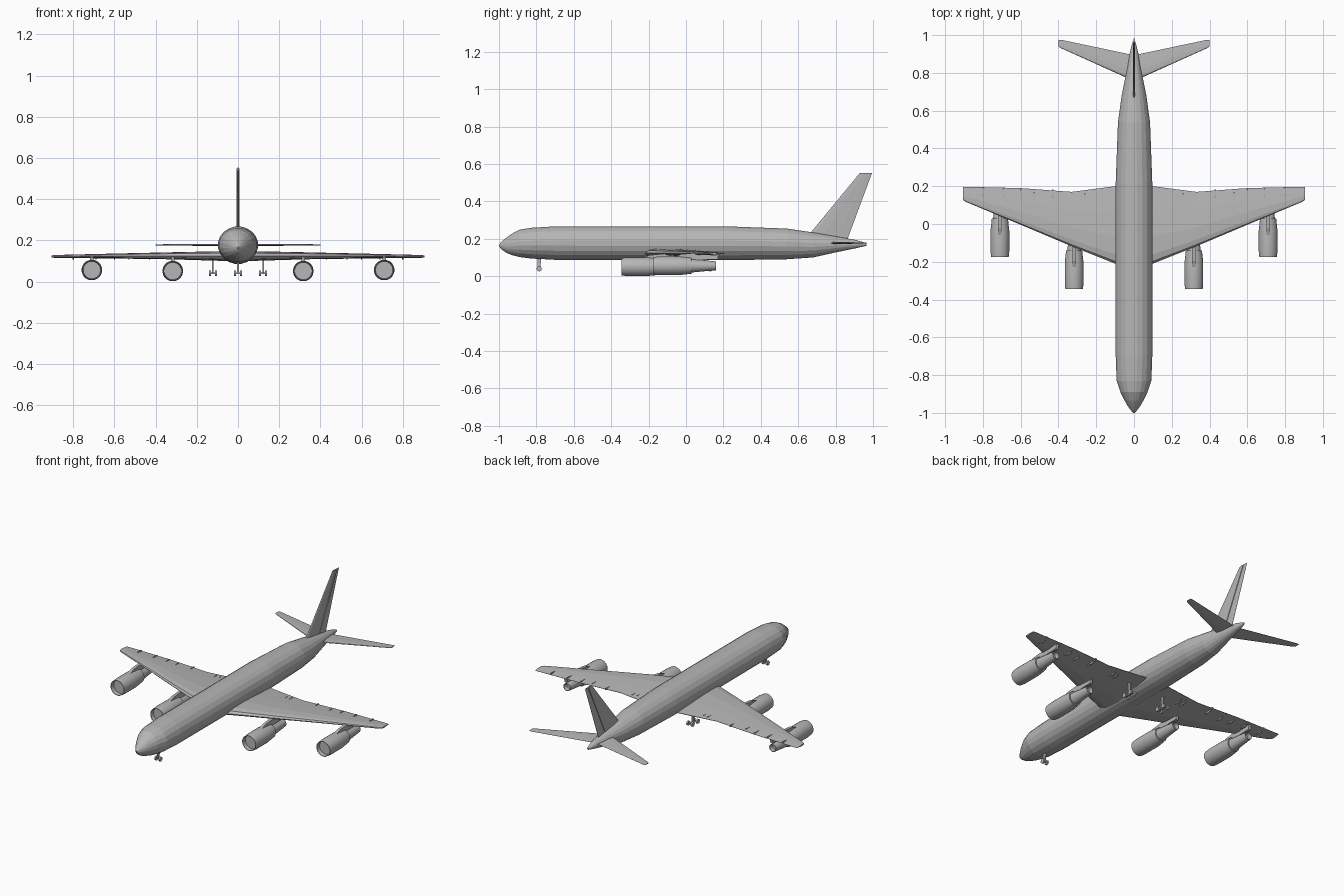
import bpy, bmesh, math

if "Cube" in bpy.data.objects:
    bpy.data.objects.remove(bpy.data.objects["Cube"])

grey = bpy.data.materials.new("plain grey")
grey.diffuse_color = (0.47, 0.47, 0.47, 1)
grey.use_nodes = True
grey.node_tree.nodes["Principled BSDF"].inputs["Base Color"].default_value = grey.diffuse_color


def loft(name, rings, mirror=False, smooth=None):
    """Skin a list of equal-sized point rings and cap both ends."""
    bm = bmesh.new()
    vs = [[bm.verts.new(p) for p in r] for r in rings]
    n = len(vs[0])
    for a, b in zip(vs, vs[1:]):
        for i in range(n):
            j = (i + 1) % n
            bm.faces.new((a[i], a[j], b[j], b[i]))
    bm.faces.new(vs[0])
    bm.faces.new(vs[-1])
    bmesh.ops.recalc_face_normals(bm, faces=bm.faces)
    me = bpy.data.meshes.new(name)
    bm.to_mesh(me)
    bm.free()
    me.materials.append(grey)
    ob = bpy.data.objects.new(name, me)
    bpy.context.collection.objects.link(ob)
    if mirror:
        ob.modifiers.new("mirror", 'MIRROR').use_mirror_merge = False
    if smooth:
        bpy.context.view_layer.objects.active = ob
        ob.select_set(True)
        bpy.ops.object.shade_smooth_by_angle(angle=math.radians(smooth))
        ob.select_set(False)
    return ob


def oval(x, y, z, rx, rz, n):
    return [(x + rx * math.cos(2 * math.pi * (i + .5) / n), y,
             z + rz * math.sin(2 * math.pi * (i + .5) / n)) for i in range(n)]


def slab(name, outline, x, w, mirror=False):
    """Side-view (y, z) outline given a thickness w around x."""
    return loft(name, [[(x + s * w / 2, y, z) for y, z in outline] for s in (-1, 1)], mirror)


def disc_x(name, x, y, z, r, w, n=14):
    pts = [(y + r * math.cos(2 * math.pi * i / n), z + r * math.sin(2 * math.pi * i / n)) for i in range(n)]
    return slab(name, pts, x, w, True)


# Airfoil outline: chord fraction, height fraction
FOIL = [(0, 0), (.03, .3), (.12, .46), (.35, .5), (.65, .32), (1, .03),
        (1, -.03), (.65, -.3), (.35, -.5), (.12, -.42), (.03, -.25)]


def foil(x, lead, trail, z, thick):
    return [(x, lead + c * (trail - lead), z + h * thick) for c, h in FOIL]


# Fuselage: y, half width, bottom, top
body = [(-1, .004, .161, .169), (-.985, .018, .142, .186), (-.96, .036, .125, .207),
        (-.935, .05, .114, .226), (-.89, .073, .102, .25), (-.83, .093, .094, .26),
        (-.7, .098, .087, .268), (.22, .098, .085, .268), (.54, .086, .09, .256),
        (.68, .066, .1, .235), (.8, .042, .127, .214), (.91, .022, .15, .194),
        (.965, .007, .163, .177)]
loft("fuselage", [oval(0, y, (b + t) / 2, w, (t - b) / 2, 20) for y, w, b, t in body])

# Wings and tail surfaces
loft("wing", [foil(0, -.25, .21, .122, .05), foil(.1, -.21, .2, .124, .046),
              foil(.33, -.118, .17, .125, .034), foil(.6, -.004, .19, .124, .024),
              foil(.89, .117, .197, .122, .014), foil(.905, .127, .195, .122, .009)], True)
loft("tailplane", [foil(0, .755, .89, .178, .012), foil(.03, .77, .9, .178, .011),
                   foil(.385, .93, .975, .178, .006), foil(.4, .94, .975, .178, .004)], True)


def fin_ring(z, lead, trail, thick):
    return [(h * thick, lead + c * (trail - lead), z) for c, h in FOIL]


loft("tail_fin", [fin_ring(.19, .63, .86, .014), fin_ring(.235, .668, .877, .013),
                  fin_ring(.553, .93, .995, .007)])
# Rudder hinge strip
slab("rudder_hinge", [(.795, .215), (.806, .215), (.967, .55), (.96, .55)], 0, .013)

# Engines: distance behind the lip, radius
NACELLE = [(.025, .042), (0, .044), (0, .047), (.03, .05), (.14, .05), (.205, .043),
           (.205, .036), (.3, .027), (.335, .024), (.335, .021), (.31, .018)]
for label, x, y0, z in (("inner", .317, -.345, .051), ("outer", .71, -.175, .056)):
    loft(label + "_engine", [oval(x, y0 + d, z, r, r, 24) for d, r in NACELLE], True, 30)
    slab(label + "_pylon", [(y0 + .11, z + .047), (y0 + .15, z + .062), (y0 + .23, z + .07),
                            (y0 + .35, z + .066), (y0 + .345, z + .035), (y0 + .2, z + .03)],
         x, .018, True)

# Flap fairings along the trailing edges
for x, y in ((.23, .14), (.26, .145), (.43, .165), (.53, .15), (.6, .165), (.69, .17), (.8, .175)):
    slab("flap_fairing", [(y - .06, .115), (y - .02, .131), (y + .015, .131),
                          (y + .018, .122), (y - .02, .108)], x, .006, True)

# Nose gear
slab("nose_gear_strut", [(-.792, .04), (-.778, .04), (-.775, .1), (-.795, .1)], 0, .008)
slab("nose_gear_axle", [(-.788, .037), (-.782, .037), (-.782, .043), (-.788, .043)], 0, .03)
disc_x("nose_wheel", .014, -.785, .04, .014, .009)

# Main gear with four-wheel bogies
slab("main_gear_strut", [(.098, .04), (.112, .04), (.114, .115), (.096, .115)], .122, .008, True)
slab("main_gear_beam", [(.078, .037), (.132, .037), (.132, .044), (.078, .044)], .122, .007, True)
for y in (.08, .13):
    slab("main_gear_axle", [(y - .003, .037), (y + .003, .037), (y + .003, .043), (y - .003, .043)],
         .122, .03, True)
    for x in (.107, .137):
        disc_x("main_wheel", x, y, .04, .014, .01)
